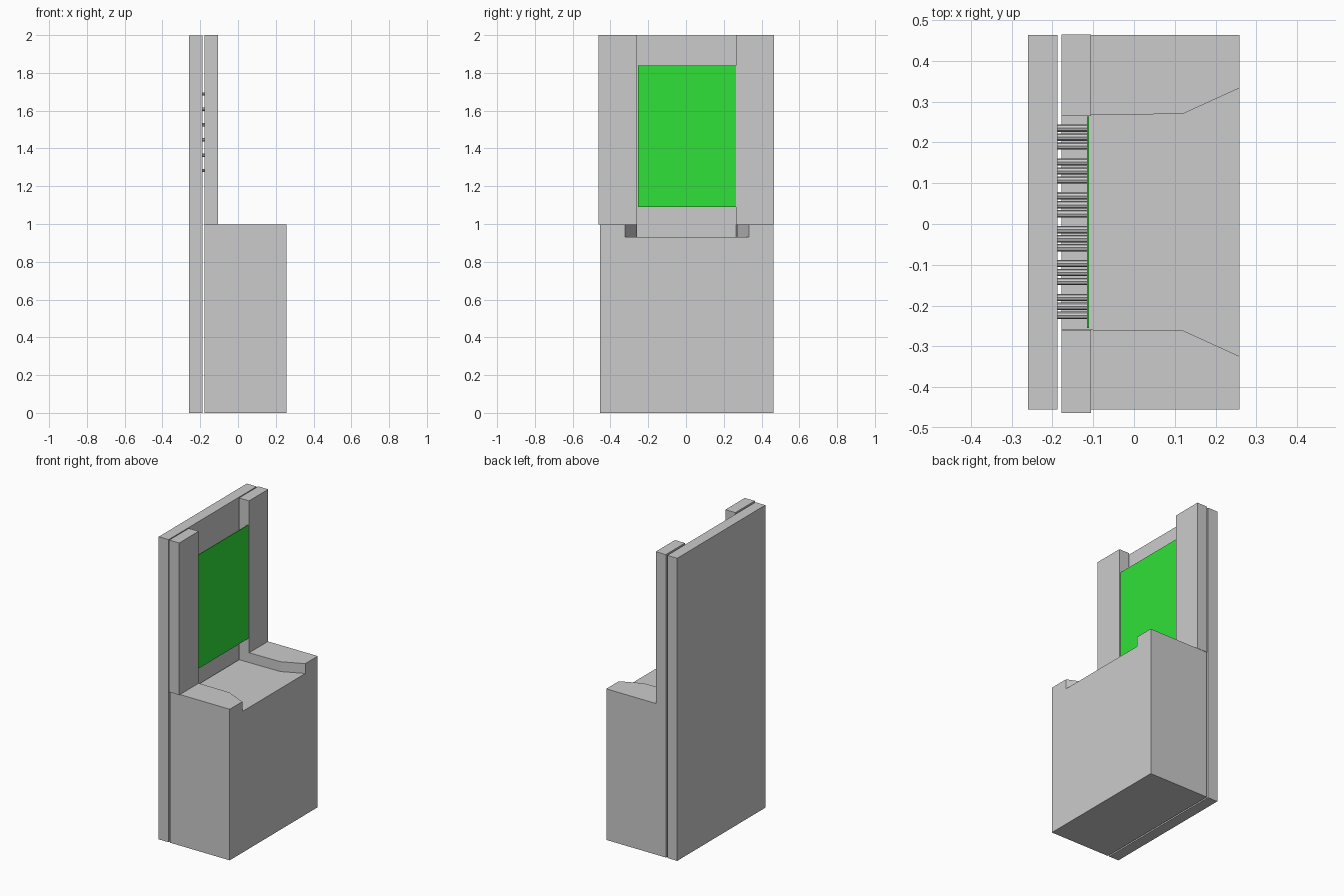
import bpy, bmesh, math

if "Cube" in bpy.data.objects:
    bpy.data.objects.remove(bpy.data.objects["Cube"])


def prism(name, outline, z0, z1):
    """Extrude a counter-clockwise xy outline from z0 to z1."""
    bm = bmesh.new()
    face = bm.faces.new([bm.verts.new((x, y, z0)) for x, y in outline])
    ext = bmesh.ops.extrude_face_region(bm, geom=[face])
    verts = [v for v in ext["geom"] if isinstance(v, bmesh.types.BMVert)]
    bmesh.ops.translate(bm, verts=verts, vec=(0, 0, z1 - z0))
    bmesh.ops.recalc_face_normals(bm, faces=bm.faces)
    mesh = bpy.data.meshes.new(name)
    bm.to_mesh(mesh)
    bm.free()
    obj = bpy.data.objects.new(name, mesh)
    bpy.context.collection.objects.link(obj)
    return obj


def box(name, x0, x1, y0, y1, z0, z1):
    return prism(name, [(x0, y0), (x1, y0), (x1, y1), (x0, y1)], z0, z1)


# Tall back panel, separated from the rest by a narrow gap
box("back_panel", -0.26, -0.188, -0.455, 0.463, 0, 1.997)

# Base cabinet with a flared channel cut into its top
base = box("base_cabinet", -0.178, 0.258, -0.455, 0.463, 0, 0.997)
cutter = prism("channel_cutter", [
    (-0.25, -0.258), (0.12, -0.261), (0.258, -0.324), (0.35, -0.366),
    (0.35, 0.375), (0.258, 0.333), (0.12, 0.27), (-0.25, 0.265)], 0.932, 1.1)
cutter.hide_render = True
cut = base.modifiers.new("channel", "BOOLEAN")
cut.operation = "DIFFERENCE"
cut.solver = "EXACT"
cut.object = cutter
bpy.context.view_layer.objects.active = base
bpy.ops.object.modifier_apply(modifier="channel")
bpy.data.objects.remove(cutter)

# Upright posts either side of the screen
box("post_left", -0.178, -0.105, -0.463, -0.26, 0.997, 2)
box("post_right", -0.178, -0.105, 0.265, 0.465, 0.997, 2)

# Green screen
screen = box("screen", -0.115, -0.11, -0.255, 0.264, 1.09, 1.84)
green = bpy.data.materials.new("screen_green")
green.diffuse_color = (0.03, 0.75, 0.04, 1)
green.use_nodes = True
green.node_tree.nodes["Principled BSDF"].inputs["Base Color"].default_value = green.diffuse_color
screen.data.materials.append(green)

# Staggered rows of short pins between the back panel and the screen
bm = bmesh.new()
for row in range(6):
    for col in range(6):
        y = -0.224 + col * 0.083 + (row % 3) * 0.022
        pin = bmesh.ops.create_cone(bm, cap_ends=True, segments=8, radius1=0.009,
                                    radius2=0.009, depth=0.074)["verts"]
        for v in pin:
            v.co = (v.co.z - 0.152, v.co.y + y, 1.283 + row * 0.081 - v.co.x)
bmesh.ops.recalc_face_normals(bm, faces=bm.faces)
pins = bpy.data.meshes.new("screen_pins")
bm.to_mesh(pins)
bm.free()
bpy.context.collection.objects.link(bpy.data.objects.new("screen_pins", pins))
